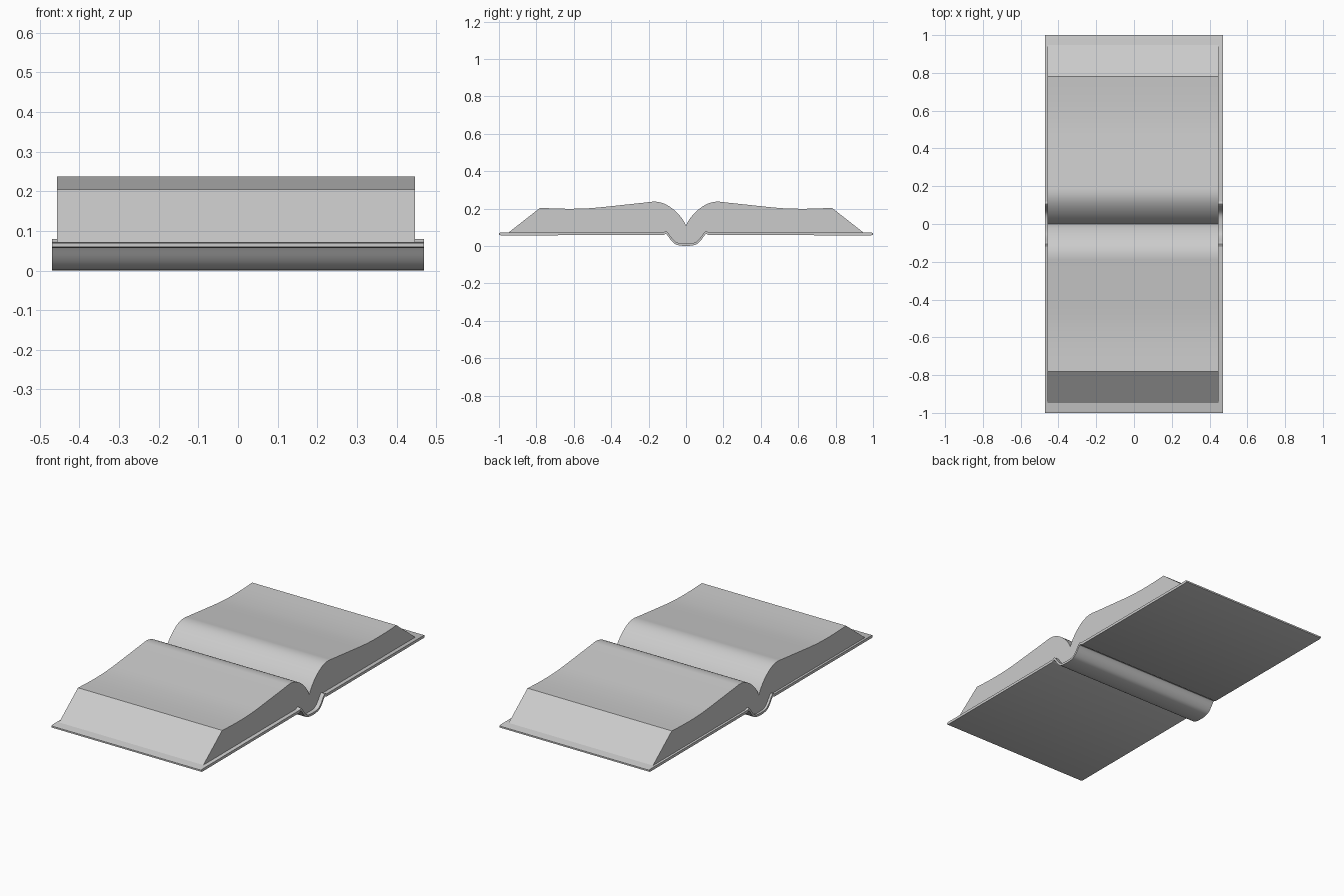
import bpy, bmesh, math

if "Cube" in bpy.data.objects:
    bpy.data.objects.remove(bpy.data.objects["Cube"])


def spline(pts, n=4):
    """Catmull-Rom curve through (y, z) points."""
    p = [pts[0]] + pts + [pts[-1]]
    out = []
    for i in range(1, len(p) - 2):
        a, b, c, d = p[i - 1:i + 3]
        for k in range(n):
            t = k / n
            out.append(tuple(0.5 * (2 * b[j] + (c[j] - a[j]) * t
                       + (2 * a[j] - 5 * b[j] + 4 * c[j] - d[j]) * t * t
                       + (3 * b[j] - a[j] - 3 * c[j] + d[j]) * t ** 3) for j in (0, 1)))
    return out + [pts[-1]]


def extrude_profile(name, top, bottom, x0, x1):
    """Mirror half profiles (centre to fore edge) across y = 0 and extrude along x."""
    def full(half):
        return [(-y, z) for y, z in reversed(half[1:])] + half
    ring = full(bottom) + full(top)[::-1]
    bm = bmesh.new()
    a = [bm.verts.new((x0, y, z)) for y, z in ring]
    b = [bm.verts.new((x1, y, z)) for y, z in ring]
    n = len(ring)
    for i in range(n):
        j = (i + 1) % n
        bm.faces.new((a[i], a[j], b[j], b[i]))
    caps = [bm.faces.new(a), bm.faces.new(b[::-1])]
    bmesh.ops.recalc_face_normals(bm, faces=bm.faces)
    bmesh.ops.triangulate(bm, faces=caps)
    me = bpy.data.meshes.new(name)
    bm.to_mesh(me)
    bm.free()
    ob = bpy.data.objects.new(name, me)
    bpy.context.collection.objects.link(ob)
    bpy.ops.object.select_all(action='DESELECT')
    bpy.context.view_layer.objects.active = ob
    ob.select_set(True)
    bpy.ops.object.shade_smooth_by_angle(angle=math.radians(30))
    return ob


# Cover: flat boards joined by a hinge ridge and a rounded spine trough
inner = spline([(0, 0.013), (0.03, 0.014), (0.055, 0.022), (0.075, 0.042), (0.093, 0.067),
                (0.106, 0.08), (0.12, 0.073)], 3) + [(0.99, 0.072), (1, 0.069)]
outer = spline([(0, 0.0), (0.03, 0.002), (0.058, 0.01), (0.08, 0.03), (0.098, 0.055),
                (0.108, 0.064), (0.122, 0.058)], 3) + [(0.99, 0.057), (1, 0.06)]
extrude_profile("cover", inner, outer, -0.47, 0.47)

# Page block: arched leaves falling into the gutter, slanted fore edges
leaves = spline([(0, 0.108), (0.018, 0.142), (0.05, 0.18), (0.09, 0.212), (0.13, 0.231),
                 (0.17, 0.237), (0.22, 0.232), (0.36, 0.217), (0.5, 0.203), (0.6, 0.199),
                 (0.69, 0.2), (0.78, 0.204)]) + [(0.95, 0.071)]
base = [(0, 0.01), (0.03, 0.011), (0.055, 0.019), (0.09, 0.06), (0.106, 0.074),
        (0.12, 0.068), (0.95, 0.068)]
extrude_profile("page_block", leaves, base, -0.457, 0.447)
